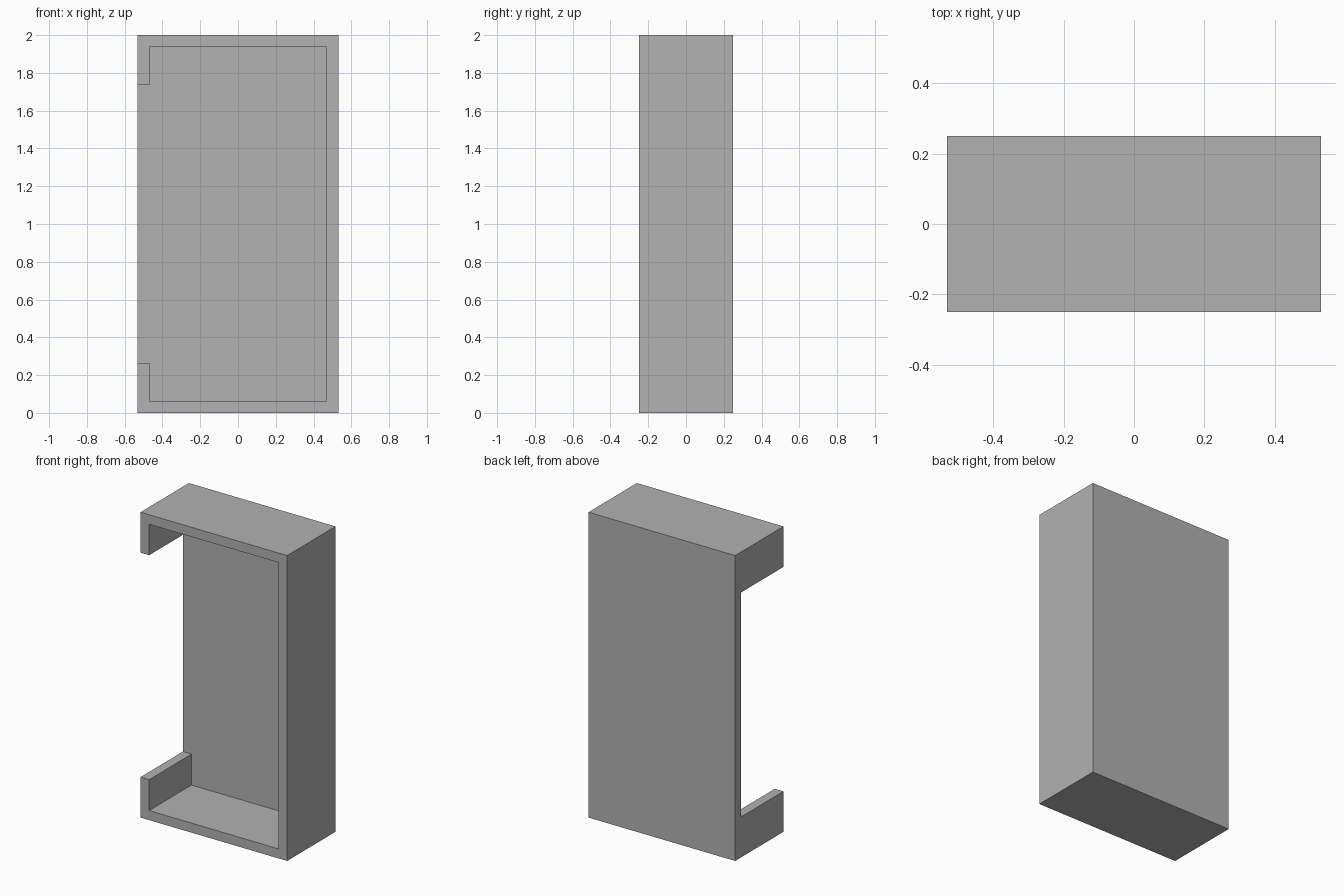
import bpy
import bmesh

cube = bpy.data.objects.get("Cube")
if cube:
    bpy.data.objects.remove(cube, do_unlink=True)

WIDTH, DEPTH, HEIGHT = 1.0625, 0.5, 2.0
WALL = 0.0625      # thickness of every wall
LIP = 0.265        # height of the two return lips on the open side

grey = bpy.data.materials.new("plain grey")
grey.use_nodes = True
colour = (0.445, 0.445, 0.445, 1)
grey.diffuse_color = colour
grey.node_tree.nodes["Principled BSDF"].inputs["Base Color"].default_value = colour


def prism(name, profile, y0, y1):
    """Extrude an x-z outline from y0 to y1."""
    bm = bmesh.new()
    face = bm.faces.new([bm.verts.new((x, y0, z)) for x, z in profile])
    grown = bmesh.ops.extrude_face_region(bm, geom=[face])["geom"]
    moved = [v for v in grown if isinstance(v, bmesh.types.BMVert)]
    bmesh.ops.translate(bm, verts=moved, vec=(0, y1 - y0, 0))
    bmesh.ops.recalc_face_normals(bm, faces=bm.faces)
    mesh = bpy.data.meshes.new(name)
    bm.to_mesh(mesh)
    bm.free()
    mesh.materials.append(grey)
    obj = bpy.data.objects.new(name, mesh)
    bpy.context.collection.objects.link(obj)
    return obj


# Solid outer block
half = WIDTH / 2
housing = prism("open_housing",
                [(-half, 0), (half, 0), (half, HEIGHT), (-half, HEIGHT)],
                -DEPTH / 2, DEPTH / 2)

# Cavity open to the front, with a side slot between the lips
inner, outside = half - WALL, half + WALL
lower = [(inner, WALL), (-inner, WALL), (-inner, LIP), (-outside, LIP)]
upper = [(x, HEIGHT - z) for x, z in reversed(lower)]
cutter = prism("cavity_cutter", lower + upper, -DEPTH / 2 - WALL, DEPTH / 2 - WALL)
cutter.hide_render = True

# Hollow the block and drop the cutter
cut = housing.modifiers.new("hollow", 'BOOLEAN')
cut.operation = 'DIFFERENCE'
cut.solver = 'EXACT'
cut.object = cutter
bpy.context.view_layer.objects.active = housing
bpy.ops.object.modifier_apply(modifier=cut.name)
bpy.data.objects.remove(cutter, do_unlink=True)
